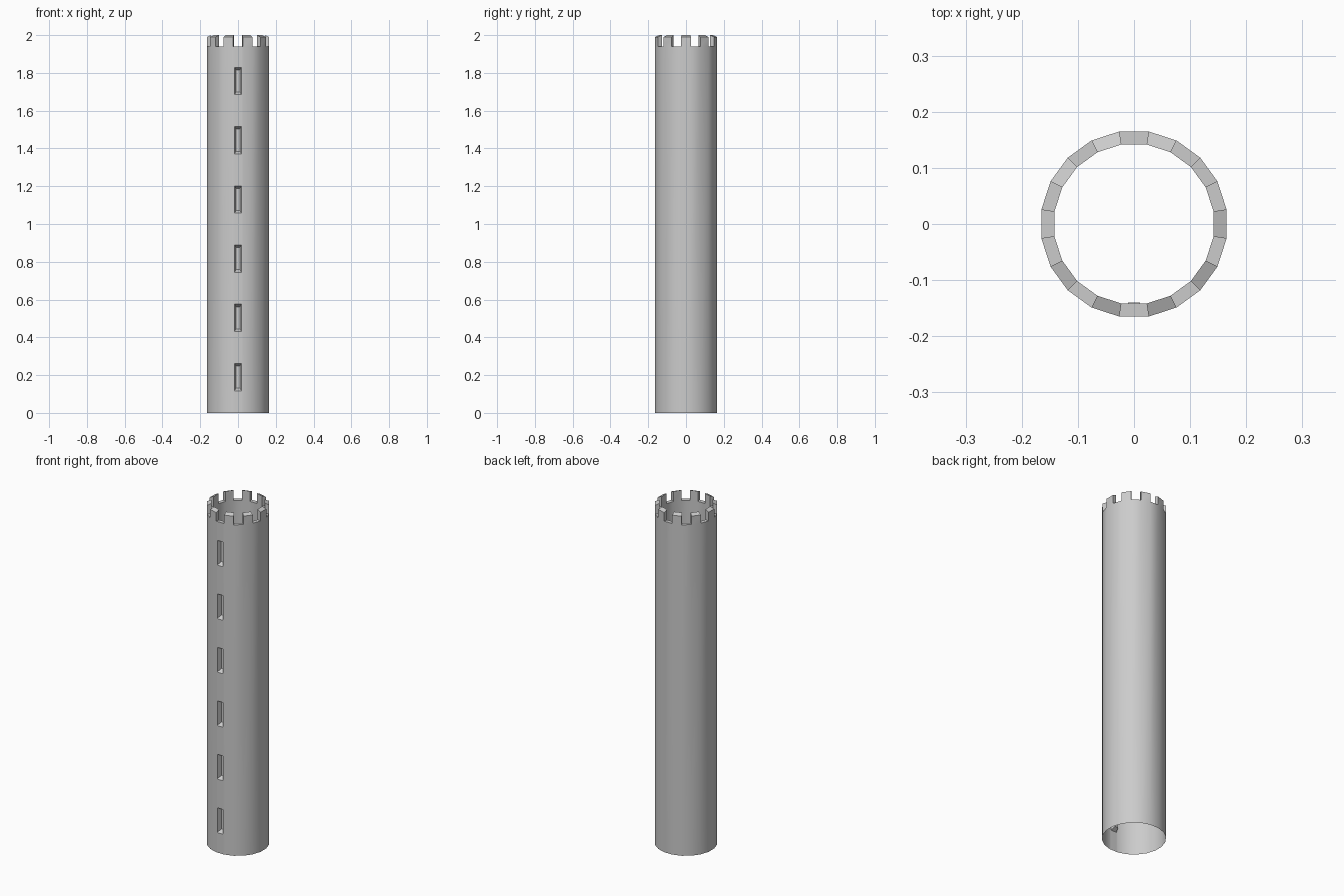
import bpy
import bmesh
from math import cos, sin, radians, pi

cube = bpy.data.objects.get("Cube")
if cube:
    bpy.data.objects.remove(cube, do_unlink=True)

SIDES = 20
R_OUT, R_IN = 0.167, 0.1435
FLOOR, TOP, DROP = 1.94, 2.0, 0.01
INNER_BASE = 1.7
FRONT = 15                      # index of the side facing -y
SLIT_W, SLIT_H, SLIT_DEPTH = 0.019, 0.145, 0.025
SLITS = [0.117 + 0.3135 * i for i in range(6)]

stone = bpy.data.materials.new("grey stone")
stone.use_nodes = True
colour = (0.6, 0.6, 0.6, 1)
stone.diffuse_color = colour
stone.node_tree.nodes["Principled BSDF"].inputs["Base Color"].default_value = colour

bm = bmesh.new()


def corner(i, radius, z):
    a = radians((i - 0.5) * 360 / SIDES)
    return (radius * cos(a), radius * sin(a), z)


def face(*points):
    return bm.faces.new([bm.verts.new(p) for p in points])


def side(i, radius, z0, z1):
    face(corner(i, radius, z0), corner(i + 1, radius, z0),
         corner(i + 1, radius, z1), corner(i, radius, z1))


def merlon(i):
    low = TOP - DROP
    side(i, R_OUT, FLOOR, low)
    a, b = corner(i, R_IN, FLOOR), corner(i + 1, R_IN, FLOOR)
    c, d = corner(i + 1, R_IN, TOP), corner(i, R_IN, TOP)
    face(b, a, d, c)
    # sloping top and the two radial cheeks
    face(corner(i, R_OUT, low), corner(i + 1, R_OUT, low), c, d)
    face(a, corner(i, R_OUT, FLOOR), corner(i, R_OUT, low), d)
    face(corner(i + 1, R_OUT, FLOOR), b, c, corner(i + 1, R_OUT, low))


def slit(z, y):
    # splayed recess narrowing towards its pane
    z1 = z + SLIT_H
    w, s = SLIT_W * 0.55, 0.014
    outer = [(-SLIT_W, y, z), (SLIT_W, y, z), (SLIT_W, y, z1), (-SLIT_W, y, z1)]
    yi = y + SLIT_DEPTH
    inner = [(-w, yi, z + s), (w, yi, z + s), (w, yi, z1 - s), (-w, yi, z1 - s)]
    for k in range(4):
        n = (k + 1) % 4
        face(outer[k], outer[n], inner[n], inner[k])
    face(*inner)


def front_panel():
    y = -R_OUT * cos(pi / SIDES)
    levels = [0] + [z for s in SLITS for z in (s, s + SLIT_H)] + [FLOOR]
    # wall between the slits
    for z0, z1 in zip(levels[::2], levels[1::2]):
        face((-SLIT_W, y, z0), (SLIT_W, y, z0), (SLIT_W, y, z1), (-SLIT_W, y, z1))
    # wall either side of the slits
    face(corner(FRONT, R_OUT, 0), *[(-SLIT_W, y, z) for z in levels],
         corner(FRONT, R_OUT, FLOOR))
    face(corner(FRONT + 1, R_OUT, FLOOR),
         *[(SLIT_W, y, z) for z in reversed(levels)],
         corner(FRONT + 1, R_OUT, 0))
    for z in SLITS:
        slit(z, y)


for i in range(SIDES):
    if i == FRONT:
        front_panel()
    else:
        side(i, R_OUT, 0, FLOOR)
    # inner face of the parapet
    face(corner(i + 1, R_IN, INNER_BASE), corner(i, R_IN, INNER_BASE),
         corner(i, R_IN, FLOOR), corner(i + 1, R_IN, FLOOR))
    if i % 2 == 0:
        merlon(i)
    else:
        # floor of the gap
        face(corner(i, R_OUT, FLOOR), corner(i + 1, R_OUT, FLOOR),
             corner(i + 1, R_IN, FLOOR), corner(i, R_IN, FLOOR))

bmesh.ops.remove_doubles(bm, verts=bm.verts, dist=0.0002)
mesh = bpy.data.meshes.new("tower")
bm.to_mesh(mesh)
bm.free()
mesh.materials.append(stone)
tower = bpy.data.objects.new("tower", mesh)
bpy.context.scene.collection.objects.link(tower)

bpy.ops.object.select_all(action="DESELECT")
tower.select_set(True)
bpy.context.view_layer.objects.active = tower
bpy.ops.object.shade_smooth_by_angle(angle=radians(30))
